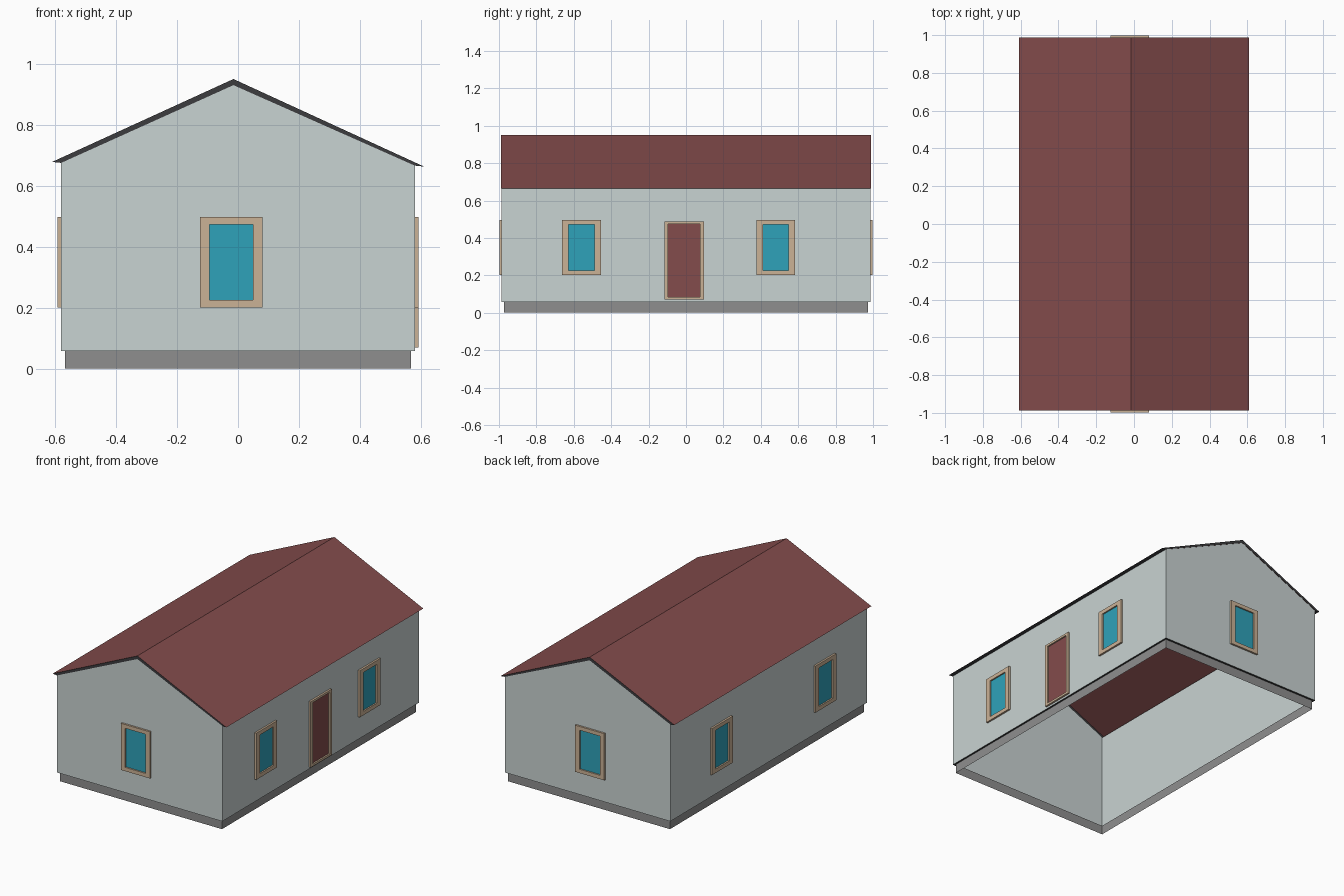
import bpy, bmesh
from mathutils import Vector

if "Cube" in bpy.data.objects:
    bpy.data.objects.remove(bpy.data.objects["Cube"])


def material(name, r, g, b):
    lin = lambda c: ((c / 255 + 0.055) / 1.055) ** 2.4 if c > 10 else c / 3294
    m = bpy.data.materials.new(name)
    m.diffuse_color = (lin(r), lin(g), lin(b), 1)
    m.use_nodes = True
    m.node_tree.nodes["Principled BSDF"].inputs["Base Color"].default_value = m.diffuse_color
    return m


WALL = material("pale grey wall", 201, 211, 210)
STONE = material("grey base", 143, 143, 143)
MAROON = material("maroon roof", 131, 76, 76)
TRIM = material("dark trim", 60, 60, 62)
TAN = material("tan frame", 203, 178, 150)
GLASS = material("blue glass", 47, 162, 186)


def build(name, mat, verts, faces):
    me = bpy.data.meshes.new(name)
    me.from_pydata([tuple(v) for v in verts], [], faces)
    me.materials.append(mat)
    ob = bpy.data.objects.new(name, me)
    bpy.context.collection.objects.link(ob)
    return ob


def sweep(name, mat, profile, y, closed=False):
    """Open sheet: an x/z profile carried from -y to +y."""
    n = len(profile)
    verts = [(x, s * y, z) for s in (-1, 1) for x, z in profile]
    faces = [(i, (i + 1) % n, (i + 1) % n + n, i + n) for i in range(n if closed else n - 1)]
    return build(name, mat, verts, faces)


def ring(name, mat, outer, inner, z0, z1):
    """Rectangular band between two half-sizes at two heights."""
    verts = [(sx * h[0], sy * h[1], z) for h, z in ((outer, z0), (inner, z1))
             for sx, sy in ((-1, -1), (1, -1), (1, 1), (-1, 1))]
    return build(name, mat, verts, [(i, (i + 1) % 4, (i + 1) % 4 + 4, i + 4) for i in range(4)])


WX, WY, ZB = 0.58, 0.986, 0.058
left_top, right_top, peak = (-WX, 0.675), (WX, 0.666), (-0.015, 0.93)
eave_l, eave_r, ridge = (-0.61, 0.678), (0.61, 0.663), (-0.015, 0.95)

# Foundation skirt and the dark ledge under the walls
ring("foundation", STONE, (0.568, 0.972), (0.568, 0.972), 0, ZB)
ring("ledge", TRIM, (WX, WY), (0.568, 0.972), ZB, ZB)

# Side walls and gable end walls
for name, (x, z) in (("left_wall", left_top), ("right_wall", right_top)):
    sweep(name, WALL, [(x, ZB), (x, z)], WY)
for name, y in (("front_wall", -WY), ("back_wall", WY)):
    pts = [(-WX, ZB), (WX, ZB), right_top, peak, left_top]
    f = range(5) if y < 0 else range(4, -1, -1)
    build(name, WALL, [(x, y, z) for x, z in pts], [tuple(f)])

# Roof sheet, soffits below the eaves and dark gable edges
RY = 0.988
sweep("roof", MAROON, [eave_r, ridge, eave_l], RY)
sweep("left_soffit", TRIM, [eave_l, left_top], RY)
sweep("right_soffit", TRIM, [right_top, eave_r], RY)
for name, y in (("front_roof_edge", -RY), ("back_roof_edge", RY)):
    pts = [eave_l, left_top, peak, right_top, eave_r, ridge]
    faces = [(0, 1, 2, 5), (2, 3, 4, 5)]
    if y > 0:
        faces = [f[::-1] for f in faces]
    build(name, TRIM, [(x, y, z) for x, z in pts], faces)


def opening(name, normal, centre, size, border, mat):
    """Raised frame around a thin panel on the wall facing 'normal'."""
    n = Vector(normal)
    u = Vector((0, 0, 1)).cross(n)
    base = Vector((n.x * WX, n.y * WY, 0))
    along = Vector((abs(u.x), abs(u.y), 0)) * centre[0] + Vector((0, 0, centre[1]))

    def rect(hw, hh, d):
        return [base + along + u * a * hw + Vector((0, 0, b * hh)) + n * d
                for a, b in ((-1, -1), (1, -1), (1, 1), (-1, 1))]
    hw, hh = size[0] / 2, size[1] / 2
    iw, ih = hw - border[0], hh - border[1]
    depth = 0.012
    verts = rect(hw, hh, 0) + rect(hw, hh, depth) + rect(iw, ih, depth) + rect(iw, ih, 0.002)
    faces = [(k + i, k + (i + 1) % 4, k + 4 + (i + 1) % 4, k + 4 + i)
             for k in (0, 4, 8) for i in range(4)]
    build(name + "_frame", TAN, verts, faces)
    build(name + "_panel", mat, rect(iw, ih, 0.003), [(0, 1, 2, 3)])


# Windows: one on each gable end, two on each long side
for label, sy in (("front", -1), ("back", 1)):
    opening(label + "_window", (0, sy, 0), (-0.022, 0.349), (0.205, 0.296), (0.031, 0.024), GLASS)
for label, sx in (("left", -1), ("right", 1)):
    for i, y in enumerate((-0.558, 0.48)):
        opening(f"{label}_window_{i + 1}", (sx, 0, 0), (y, 0.349), (0.208, 0.296), (0.035, 0.025), GLASS)

# Door on the right side
opening("door", (1, 0, 0), (-0.01, 0.279), (0.212, 0.418), (0.021, 0.014), MAROON)
